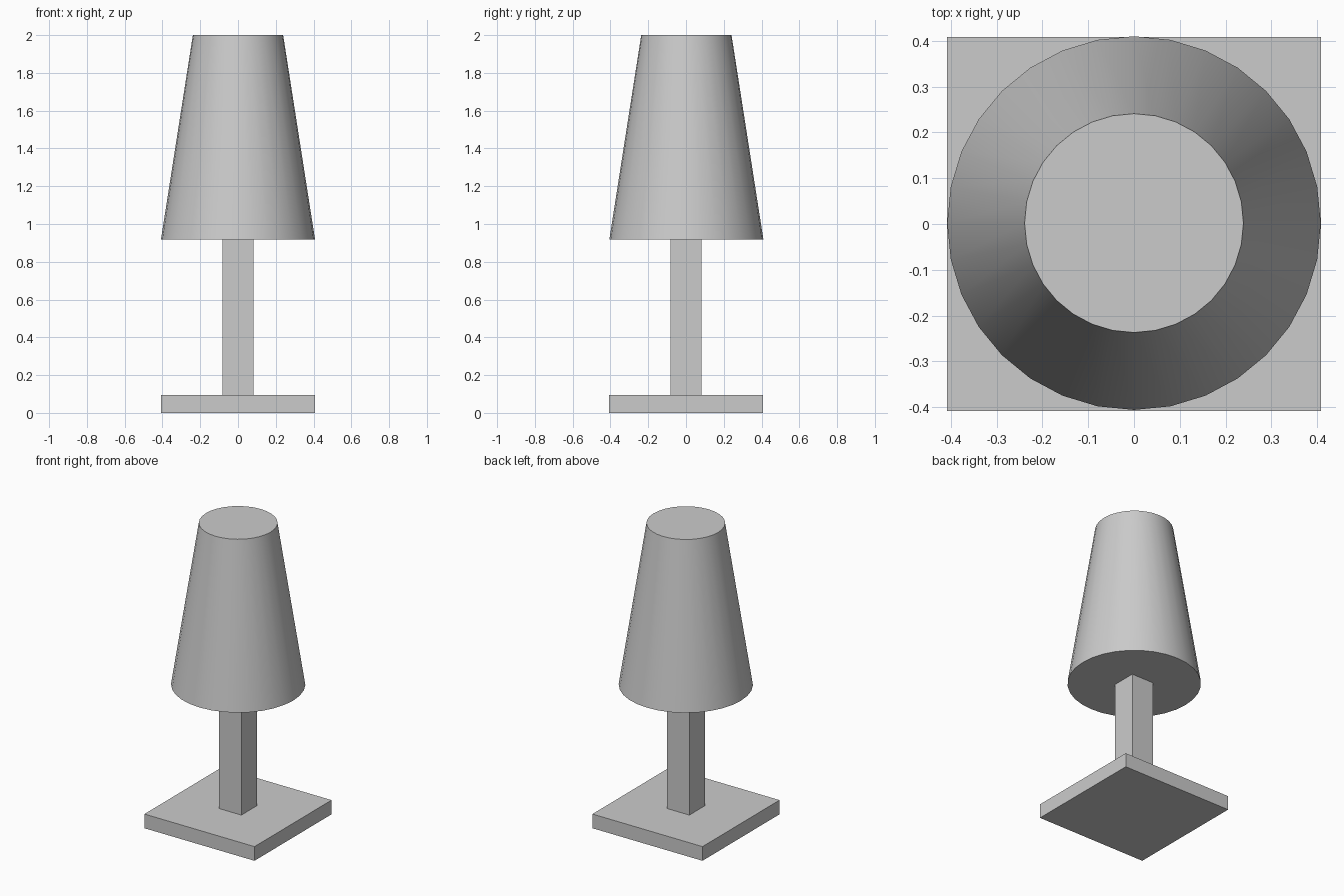
import bpy
import math

default = bpy.data.objects.get("Cube")
if default:
    bpy.data.objects.remove(default, do_unlink=True)

# One plain grey for the whole lamp
grey = bpy.data.materials.new("light grey")
grey.use_nodes = True
colour = (0.6, 0.6, 0.6, 1.0)
grey.diffuse_color = colour
grey.node_tree.nodes["Principled BSDF"].inputs["Base Color"].default_value = colour

BASE_TOP = 0.095
SHADE_BOTTOM = 0.917
HEIGHT = 2.0
BASE_WIDTH = 0.816
STEM_WIDTH = 0.166


def finish(name):
    obj = bpy.context.object
    obj.name = obj.data.name = name
    obj.data.materials.append(grey)
    return obj


def block(name, width, bottom, top):
    bpy.ops.mesh.primitive_cube_add(size=1, location=(0, 0, (bottom + top) / 2))
    obj = finish(name)
    obj.scale = (width, width, top - bottom)
    bpy.ops.object.transform_apply(location=False, rotation=False, scale=True)


# Square foot and square stem
block("base", BASE_WIDTH, 0, BASE_TOP)
block("stem", STEM_WIDTH, BASE_TOP, SHADE_BOTTOM)

# Closed tapered shade, smooth around its side
bpy.ops.mesh.primitive_cone_add(
    vertices=32, radius1=0.408, radius2=0.239, depth=HEIGHT - SHADE_BOTTOM,
    location=(0, 0.002, (HEIGHT + SHADE_BOTTOM) / 2))
finish("lampshade")
bpy.ops.object.shade_smooth_by_angle(angle=math.radians(30))
